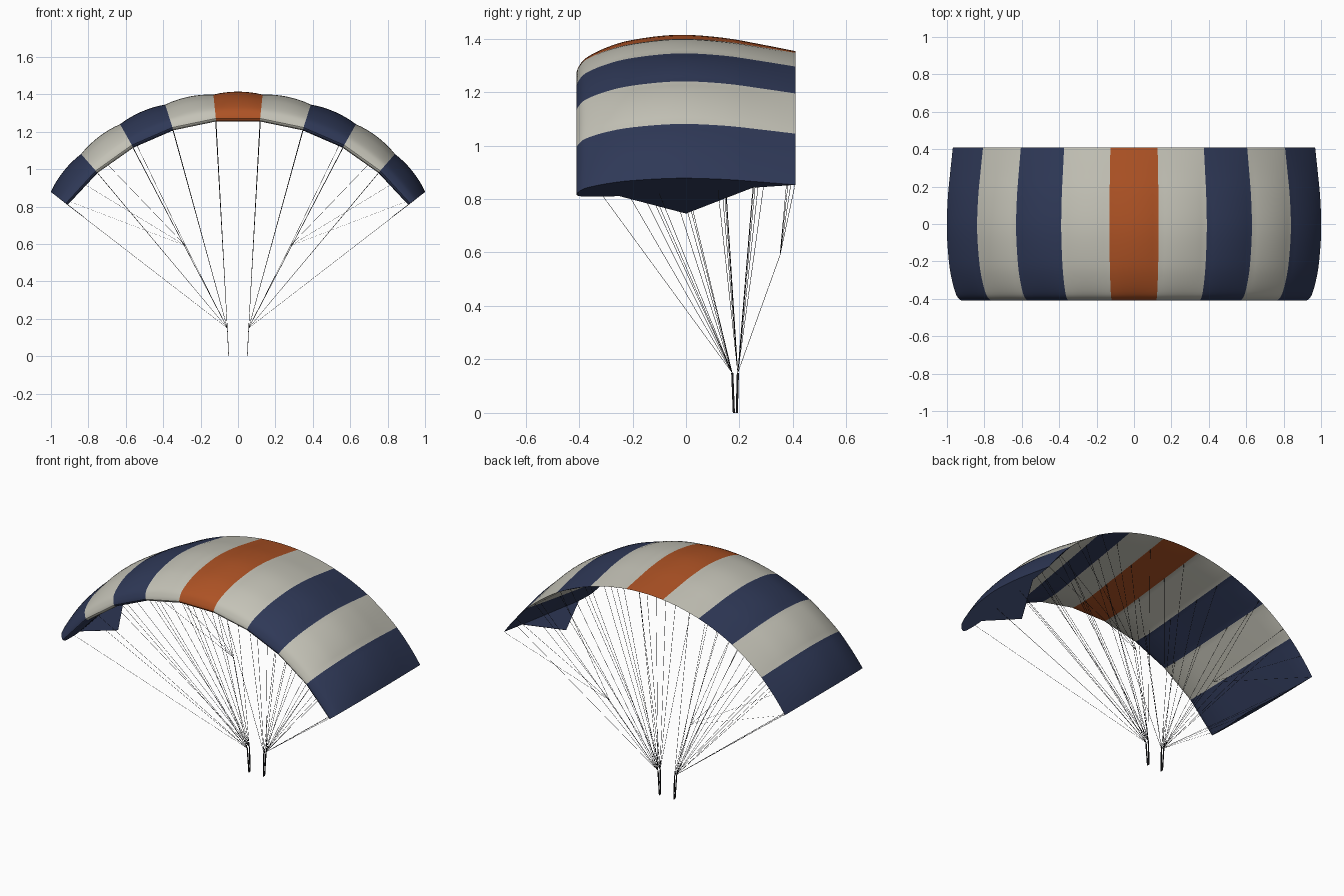
import bpy, bmesh, math
from mathutils import Vector

if "Cube" in bpy.data.objects:
    bpy.data.objects.remove(bpy.data.objects["Cube"])

def material(name, rgb):
    m = bpy.data.materials.new(name)
    m.diffuse_color = (*rgb, 1)
    m.use_nodes = True
    m.node_tree.nodes["Principled BSDF"].inputs["Base Color"].default_value = m.diffuse_color
    return m

ORANGE = material("burnt_orange", (0.42, 0.085, 0.018))
GREY = material("warm_grey", (0.55, 0.54, 0.47))
NAVY = material("navy", (0.028, 0.04, 0.095))
BLACK = material("line_black", (0.012, 0.012, 0.014))

# The canopy is an arc around ZC; profiles are (y, height above base radius)
ZC, R0 = 0.118, 1.143
STEP = math.radians(52.8) / 4.5
TOP = [(-.41, .016), (-.402, .036), (-.375, .066), (-.3, .1), (-.2, .126),
       (-.03, .144), (.14, .135), (.28, .114), (.41, .092)]
LOW = [(-.41, .016), (-.4, .004), (-.36, 0), (-.25, .004), (-.05, .03), (.18, .06), (.41, .092)]
THICK = [1, 1, 1, .93, .79]          # rib scale from the centre to the tip

def smooth(pts, n=4):
    """Catmull-Rom curve through the profile points."""
    p = [Vector(q) for q in pts]
    out = []
    for i in range(len(p) - 1):
        a, b, c, d = p[max(i - 1, 0)], p[i], p[i + 1], p[min(i + 2, len(p) - 1)]
        for k in range(n):
            t = k / n
            out.append(b + .5 * t * (c - a + t * (2 * a - 5 * b + 4 * c - d + t * (3 * (b - c) + d - a))))
    return out + [p[-1]]

def thickness(theta):
    f = max(abs(theta) / STEP - .5, 0)
    i = min(int(f), 3)
    return THICK[i] + (THICK[i + 1] - THICK[i]) * min(f - i, 1)

def polar(theta, r, y):
    return Vector((r * math.sin(theta), y, ZC + r * math.cos(theta)))

def low_radius(theta, y):
    for (y0, h0), (y1, h1) in zip(LOW, LOW[1:]):
        if y <= y1:
            return R0 + thickness(theta) * (h0 + (h1 - h0) * (y - y0) / (y1 - y0))

def finish(bm, name, mats):
    me = bpy.data.meshes.new(name)
    bm.to_mesh(me)
    bm.free()
    for m in mats:
        me.materials.append(m)
    ob = bpy.data.objects.new(name, me)
    bpy.context.collection.objects.link(ob)
    return ob

# Canopy: nine inflated cells, each one colour
SUB = 8
bm = bmesh.new()
top, low = smooth(TOP), smooth(LOW)
loop = [(q, True) for q in top] + [(q, False) for q in reversed(low[1:-1])]
rings = []
for j in range(9 * SUB + 1):
    theta = (j / SUB - 4.5) * STEP
    local = (j % SUB) / SUB - .5
    chord = math.cos(STEP / 2) / math.cos(local * STEP)
    ring = []
    for (y, h), upper in loop:
        r = R0 + h * thickness(theta)
        if upper:
            u = (y + .41) / .82
            puff = math.sin(math.pi * min(1, u) ** .7) if u > 0 else 0
            r = r * (chord + (1 - chord) * u ** .3) + .011 * max(puff, 0) * math.cos(math.pi * local) ** .8 \
                if abs(local) < .499 else r
        else:
            r *= chord
        ring.append(bm.verts.new(polar(theta, r, y)))
    rings.append(ring)
n = len(loop)
for j in range(9 * SUB):
    cell = abs(j // SUB - 4)
    for k in range(n):
        a, b = rings[j], rings[j + 1]
        f = bm.faces.new((a[k], a[(k + 1) % n], b[(k + 1) % n], b[k]))
        f.material_index = 0 if cell == 0 else (1 if cell % 2 else 2)
# End ribs close the tips
for ring in (rings[0], rings[-1]):
    bm.faces.new(ring).material_index = 2
bmesh.ops.recalc_face_normals(bm, faces=bm.faces)
canopy = finish(bm, "canopy", [ORANGE, GREY, NAVY])
bpy.context.view_layer.objects.active = canopy
canopy.select_set(True)
bpy.ops.object.shade_smooth_by_angle(angle=math.radians(35))

# Stabiliser flaps: thin triangles hanging in line with each tip
for side, name in ((-1, "left_stabiliser"), (1, "right_stabiliser")):
    bm = bmesh.new()
    th = side * 4.5 * STEP
    tri = [(-.25, low_radius(th, -.25)), (0, 1.038), (.25, low_radius(th, .25)), (0, low_radius(th, 0))]
    sheets = [[bm.verts.new(polar(th - side * d, r, y)) for y, r in tri] for d in (0, .0015)]
    bm.faces.new(sheets[0])
    bm.faces.new(sheets[1][::-1])
    for k in range(4):
        m = (k + 1) % 4
        bm.faces.new((sheets[0][k], sheets[1][k], sheets[1][m], sheets[0][m]))
    bmesh.ops.recalc_face_normals(bm, faces=bm.faces)
    finish(bm, name, [NAVY])

def prism(bm, p, q, ring):
    """Sweep a small cross-section (x, y offsets) from p to q."""
    a = [bm.verts.new(p + Vector((*o, 0))) for o in ring]
    b = [bm.verts.new(q + Vector((*o, 0))) for o in ring]
    k = len(ring)
    for i in range(k):
        bm.faces.new((a[i], a[(i + 1) % k], b[(i + 1) % k], b[i]))
    bm.faces.new(a[::-1])
    bm.faces.new(b)

CORD = [(.0012 * math.cos(a), .0012 * math.sin(a)) for a in (0.5, 2.6, 4.7)]
STRAP = [(-.0015, -.004), (.0015, -.004), (.0015, .004), (-.0015, .004)]

lines, brakes, risers = bmesh.new(), bmesh.new(), bmesh.new()
for side in (-1, 1):
    front, rear = Vector((side * .057, .173, .15)), Vector((side * .057, .194, .15))
    # Suspension lines: four rows under every rib
    for rib in range(5):
        th = side * (rib + .5) * STEP
        for y, start in ((-.31, front), (-.1, front), (.12, rear), (.29, rear)):
            prism(lines, start, polar(th, low_radius(th, y), y), CORD)
    # Brake lines fan out to the trailing edge
    knot = Vector((side * .28, .352, .59))
    prism(brakes, rear, knot, CORD)
    for deg in (52.8, 46.5, 38, 28):
        th = side * math.radians(deg)
        prism(brakes, knot, polar(th, low_radius(th, .408), .408), CORD)
    # Risers
    prism(risers, Vector((side * .05, .179, 0)), front, STRAP)
    prism(risers, Vector((side * .05, .19, 0)), rear, STRAP)
for b, name in ((lines, "suspension_lines"), (brakes, "brake_lines"), (risers, "risers")):
    bmesh.ops.recalc_face_normals(b, faces=b.faces)
    finish(b, name, [BLACK])
